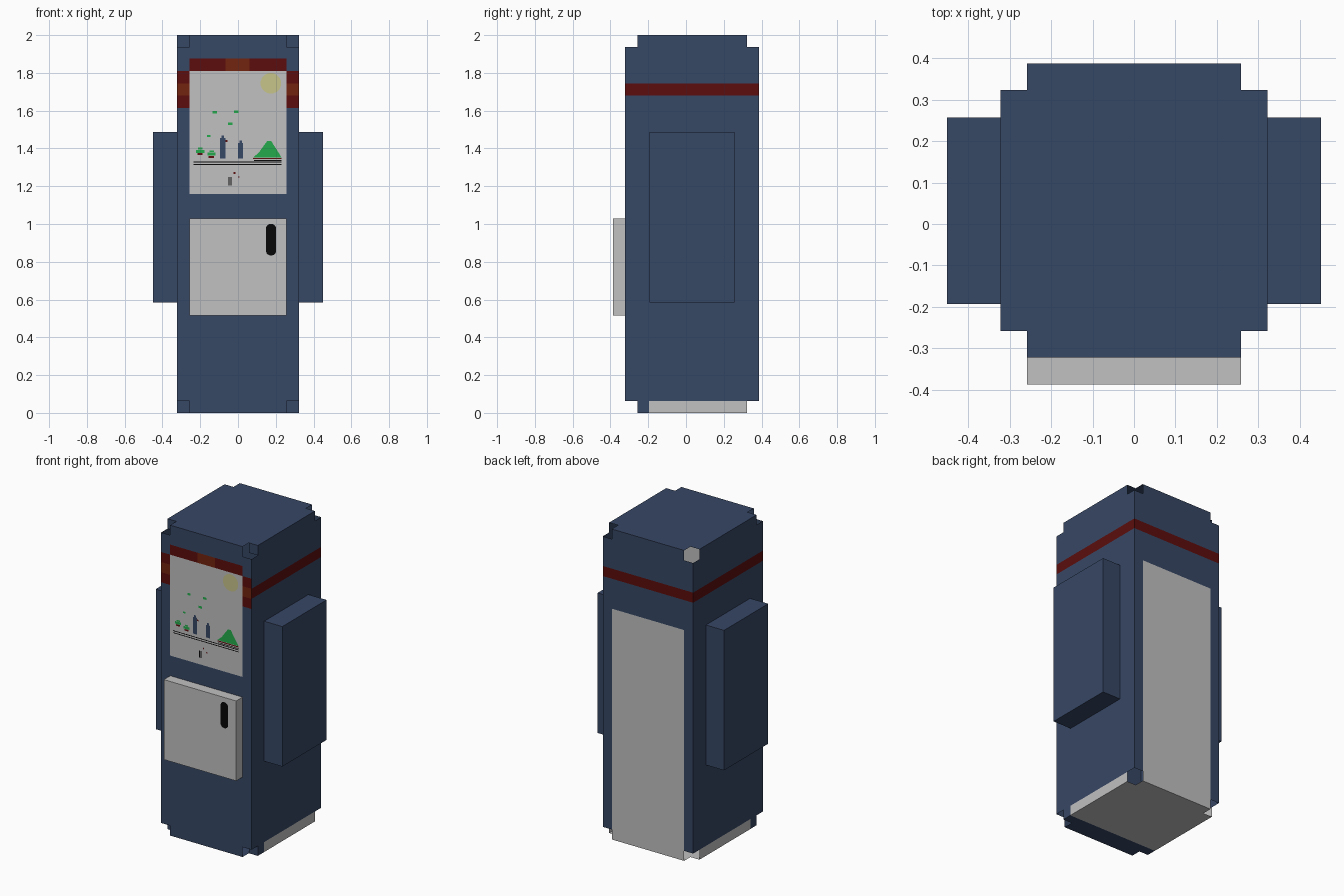
import bpy, bmesh, math
from mathutils import Vector

if "Cube" in bpy.data.objects:
    bpy.data.objects.remove(bpy.data.objects["Cube"])

# Flat colours (linear)
COLOURS = [("navy", (0.037, 0.063, 0.130)), ("off_white", (0.533, 0.533, 0.533)),
           ("dark_red", (0.107, 0.004, 0.004)), ("rust", (0.17, 0.018, 0.005)),
           ("pale_yellow", (0.57, 0.55, 0.26)), ("green", (0.017, 0.40, 0.07)),
           ("black", (0.002, 0.002, 0.002))]
MATS = []
for name, c in COLOURS:
    m = bpy.data.materials.new(name)
    m.diffuse_color = (*c, 1)
    m.use_nodes = True
    m.node_tree.nodes["Principled BSDF"].inputs["Base Color"].default_value = m.diffuse_color
    MATS.append(m)
NAVY, WHITE, RED, RUST, YELLOW, GREEN, BLACK = range(7)

# Main dimensions
W, C = 0.322, 0.064            # half width, corner notch
F, B, H = -0.322, 0.387, 2.0   # front, back, height
WI, FI, BI = W - C, F + C, B - C


def make_object(name, bm, mats):
    me = bpy.data.meshes.new(name)
    bm.to_mesh(me)
    bm.free()
    for i in mats:
        me.materials.append(MATS[i])
    ob = bpy.data.objects.new(name, me)
    bpy.context.collection.objects.link(ob)
    return ob


def panel(name, us, vs, place, outward, rule):
    """Sheet cut along us and vs; rule(u, v) gives a colour or None for a gap."""
    bm = bmesh.new()
    for u0, u1 in zip(us, us[1:]):
        for v0, v1 in zip(vs, vs[1:]):
            col = rule((u0 + u1) / 2, (v0 + v1) / 2)
            if col is None:
                continue
            f = bm.faces.new([bm.verts.new(place(*p)) for p in
                              ((u0, v0), (u1, v0), (u1, v1), (u0, v1))])
            f.normal_update()
            if f.normal.dot(Vector(outward)) < 0:
                f.normal_flip()
            f.material_index = col
    bmesh.ops.remove_doubles(bm, verts=bm.verts, dist=1e-5)
    return make_object(name, bm, range(len(MATS)))


def box(name, x, y, z, col):
    bm = bmesh.new()
    bmesh.ops.create_cube(bm, size=1)
    for v in bm.verts:
        v.co = [a[0] + (t + 0.5) * (a[1] - a[0]) for a, t in zip((x, y, z), v.co)]
    return make_object(name, bm, [col])


def decal(name, shapes, col, y):
    """Flat painted polygons in the x-z plane, facing the front."""
    bm = bmesh.new()
    for pts in shapes:
        f = bm.faces.new([bm.verts.new((px, y, pz)) for px, pz in pts])
        f.normal_update()
        if f.normal.y > 0:
            f.normal_flip()
    return make_object(name, bm, [col])


def rect(x0, x1, z0, z1):
    return [(x0, z0), (x1, z0), (x1, z1), (x0, z1)]


def pill(cx, cz, r, half, n=16):
    pts = []
    for i in range(n):
        a = 2 * math.pi * (i + 0.5) / n
        pts.append((cx + r * math.cos(a), cz + r * math.sin(a) + math.copysign(half, math.sin(a))))
    return pts


def corner(u, v, u0, u1, v0, v1):
    return not u0 < u < u1 and not v0 < v < v1


# Cabinet shell: six sheets with the corners cut away
def front_rule(x, z):
    if corner(x, z, -WI, WI, C, H - C):
        return None
    if abs(x) > WI:
        return {True: RUST}.get(1.68 < z < 1.745, RED if 1.615 < z < 1.81 else NAVY)
    if 1.81 < z < 1.875:
        return RUST if -0.065 < x < 0.062 else RED
    return WHITE if 1.16 < z < 1.81 else NAVY


def back_rule(x, z):
    if corner(x, z, -WI, WI, C, H - C):
        return None
    if 1.68 < z < 1.745:
        return RED
    return WHITE if abs(x) < WI and z < 1.487 else NAVY


def side_rule(y, z):
    if corner(y, z, FI, BI, C, H - C):
        return None
    if 1.68 < z < 1.745:
        return RED
    return WHITE if z < C and y > -0.195 else NAVY


def cap_rule(colour):
    def rule(x, y):
        if corner(x, y, -WI, WI, FI, BI):
            return None
        return NAVY if y < -0.195 else colour
    return rule


xs, ys = [-W, -WI, WI, W], [F, FI, -0.195, BI, B]
panel("front_panel", [-W, -WI, -0.065, 0.062, WI, W],
      [0, C, 1.16, 1.615, 1.68, 1.745, 1.81, 1.875, H - C, H],
      lambda x, z: (x, F, z), (0, -1, 0), front_rule)
panel("back_panel", xs, [0, C, 1.487, 1.68, 1.745, H - C, H],
      lambda x, z: (x, B, z), (0, 1, 0), back_rule)
for name, s in (("left_panel", -1), ("right_panel", 1)):
    panel(name, ys, [0, C, 1.68, 1.745, H - C, H],
          lambda y, z: (s * W, y, z), (s, 0, 0), side_rule)
panel("top_panel", xs, ys, lambda x, y: (x, y, H), (0, 0, 1), cap_rule(NAVY))
panel("bottom_panel", xs, ys, lambda x, y: (x, y, 0), (0, 0, -1), cap_rule(WHITE))

# Inner walls behind the front corner notches
panel("corner_walls", xs, [0, C, H - C, H], lambda x, z: (x, FI, z), (0, -1, 0),
      lambda x, z: NAVY if corner(x, z, -WI, WI, C, H - C) else None)

# Side boxes, front door and its handle
for name, s in (("left_box", -1), ("right_box", 1)):
    box(name, sorted((s * W, s * 0.451)), (-0.193, 0.257), (0.585, 1.487), NAVY)
box("door", (-WI, WI), (-0.387, F), (0.515, 1.03), WHITE)
decal("door_handle", [pill(0.175, 0.917, 0.028, 0.056)], BLACK, -0.389)

# Screen picture: sun, hill, birds, trees, figures and ground lines
Y = F - 0.002
decal("sun", [pill(0.174, 1.745, 0.055, 0)], YELLOW, Y)
leaves = [[(0.08, 1.352), (0.23, 1.352), (0.215, 1.378), (0.175, 1.44), (0.155, 1.44), (0.11, 1.378)]]
for x, z in ((-0.2, 1.395), (-0.14, 1.38)):
    leaves += [rect(x - 0.022, x + 0.022, z - 0.018, z - 0.002), rect(x - 0.012, x + 0.012, z, z + 0.009)]
for x, z, r in ((-0.122, 1.592, 0.012), (-0.01, 1.595, 0.012), (-0.042, 1.53, 0.012), (-0.155, 1.465, 0.009)):
    leaves.append(rect(x - r, x + r, z - r * 0.6, z + r * 0.6))
decal("green_scenery", leaves, GREEN, Y)
decal("figures", [rect(-0.095, -0.066, 1.347, 1.455), rect(-0.088, -0.073, 1.455, 1.468),
                  rect(0.0, 0.027, 1.347, 1.428), rect(0.007, 0.02, 1.428, 1.442)], NAVY, Y)
decal("red_details", [rect(-0.215, -0.187, 1.365, 1.375), rect(-0.155, -0.127, 1.35, 1.36),
                      rect(0.08, 0.23, 1.343, 1.35), rect(-0.024, -0.014, 1.265, 1.275),
                      rect(-0.065, -0.055, 1.435, 1.445), rect(0.0, 0.008, 1.245, 1.252)], RED, Y)
decal("ground_lines", [rect(-0.235, 0.23, 1.312, 1.317), rect(-0.235, 0.23, 1.325, 1.33),
                       rect(0.085, 0.23, 1.334, 1.338), rect(-0.05, -0.045, 1.205, 1.25),
                       rect(-0.039, -0.034, 1.205, 1.25)], BLACK, Y)
